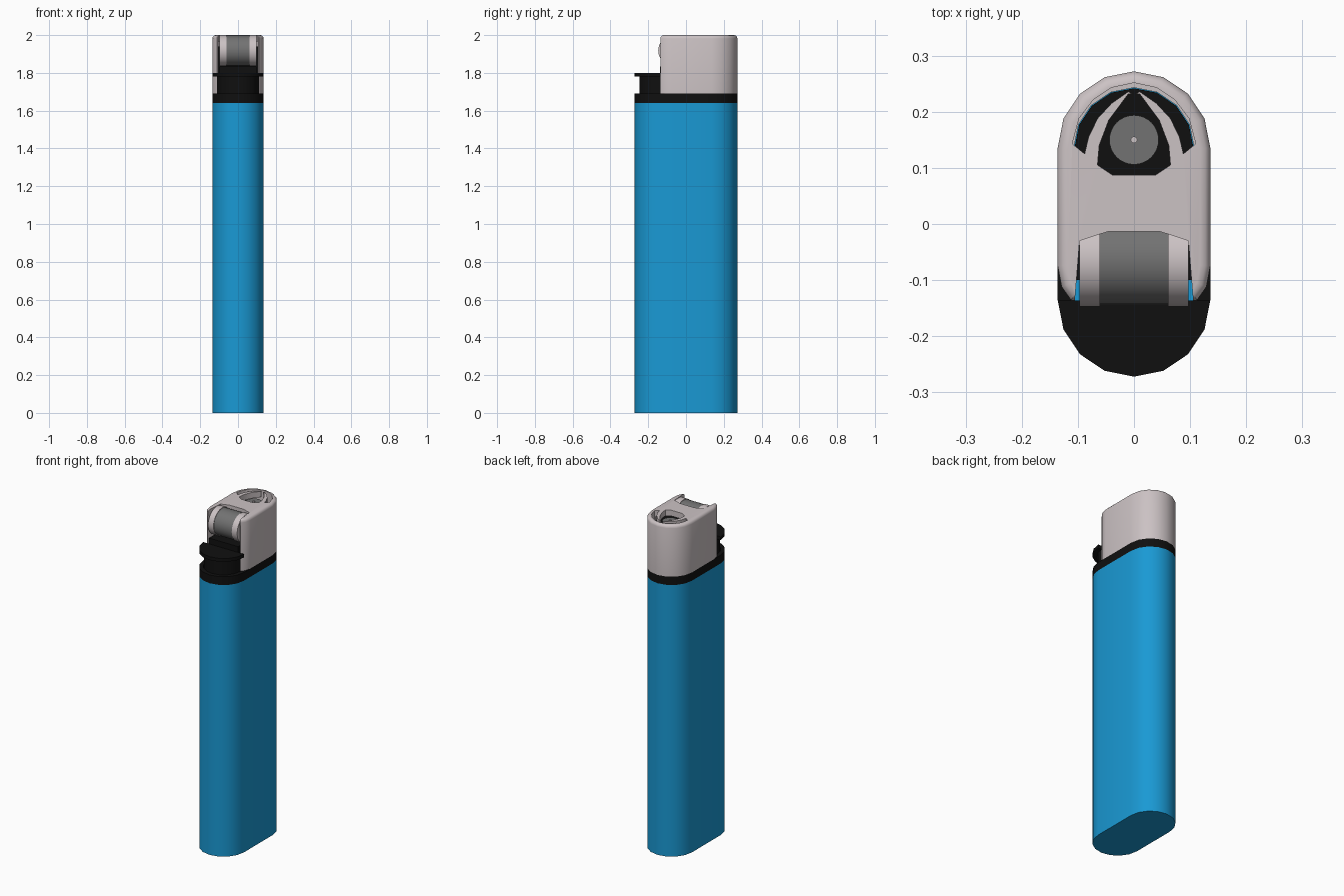
import bpy, bmesh, math
from mathutils import Matrix

if "Cube" in bpy.data.objects:
    bpy.data.objects.remove(bpy.data.objects["Cube"])

R, C = 0.136, 0.136      # end radius and end centre of the oval plan


def material(name, rgb):
    m = bpy.data.materials.new(name)
    m.diffuse_color = (*rgb, 1)
    m.use_nodes = True
    m.node_tree.nodes["Principled BSDF"].inputs["Base Color"].default_value = m.diffuse_color
    return m


BLUE = material("blue_plastic", (0.01, 0.32, 0.66))
BLACK = material("black_plastic", (0.005, 0.005, 0.005))
METAL = material("pale_metal", (0.6, 0.54, 0.55))
DARK = material("dark_steel", (0.17, 0.17, 0.17))


def finish(name, bm, mat):
    bmesh.ops.recalc_face_normals(bm, faces=bm.faces)
    me = bpy.data.meshes.new(name)
    bm.to_mesh(me)
    bm.free()
    ob = bpy.data.objects.new(name, me)
    bpy.context.collection.objects.link(ob)
    if mat:
        me.materials.append(mat)
    return ob


def prism(name, pts, z0, z1, mat=None, bevel=0):
    bm = bmesh.new()
    face = bm.faces.new([bm.verts.new((x, y, z0)) for x, y in pts])
    ext = bmesh.ops.extrude_face_region(bm, geom=[face])["geom"]
    for v in ext:
        if isinstance(v, bmesh.types.BMVert):
            v.co.z = z1
    if bevel:
        top = [e for e in bm.edges if all(v.co.z > z1 - 1e-5 for v in e.verts)]
        bmesh.ops.bevel(bm, geom=top, offset=bevel, segments=3, profile=0.5, affect='EDGES')
    return finish(name, bm, mat)


def cylinder(name, r, depth, loc, mat, n=32, along_x=False):
    bm = bmesh.new()
    m = Matrix.Translation(loc)
    if along_x:
        m = m @ Matrix.Rotation(math.pi / 2, 4, 'Y')
    bmesh.ops.create_cone(bm, cap_ends=True, segments=n, radius1=r, radius2=r, depth=depth, matrix=m)
    return finish(name, bm, mat)


def arc(r, cy, a0, a1, n=8):
    return [(r * math.cos(math.radians(a0 + (a1 - a0) * i / n)),
             cy + r * math.sin(math.radians(a0 + (a1 - a0) * i / n))) for i in range(n + 1)]


def oval(r):
    return arc(r, C, 0, 180) + arc(r, -C, 180, 360)


def box(x, y0, y1):
    return [(-x, y0), (x, y0), (x, y1), (-x, y1)]


def cut(ob, cutters):
    bpy.context.view_layer.objects.active = ob
    for c in cutters:
        c.hide_render = True
        mod = ob.modifiers.new("cut", 'BOOLEAN')
        mod.operation, mod.solver, mod.object = 'DIFFERENCE', 'EXACT', c
        bpy.ops.object.modifier_apply(modifier=mod.name)
        bpy.data.objects.remove(c)


# fuel body and collar ring
prism("fuel_body", oval(R), 0, 1.64, BLUE)
collar = prism("collar", oval(R), 1.64, 1.69, BLACK)
cut(collar, [prism("collar_cutter", oval(0.112), 1.6, 1.75)])

# metal hood: hollow shell with wheel slot and flame opening
corner = [(0.136, -0.075), (0.129, -0.112), (0.112, -0.136)]
plan = arc(R, C, 0, 180) + [(-x, y) for x, y in corner] + corner[::-1]
hood = prism("metal_hood", plan, 1.69, 2.0, METAL, bevel=0.018)
inside = arc(0.107, C, 0, 180) + [(-0.107, -0.2), (0.107, -0.2)]
slot = [(-0.045, -0.013), (-0.097, -0.03), (-0.1065, -0.15),
        (0.1065, -0.15), (0.097, -0.03), (0.045, -0.013)]
flame = [(-0.038, 0.087), (0.038, 0.087), (0.065, 0.105), (0.062, 0.14), (0.045, 0.185),
         (0.01, 0.232), (-0.01, 0.232), (-0.045, 0.185), (-0.062, 0.14), (-0.065, 0.105)]
vent = [(0.088, 0.125), (0.11, 0.143), (0.098, 0.188), (0.072, 0.222), (0.04, 0.243), (-0.002, 0.252),
        (-0.002, 0.228), (0.01, 0.236), (0.04, 0.215), (0.065, 0.188), (0.081, 0.155)]
cut(hood, [prism("inside_cutter", inside, 1.6, 1.965),
           prism("slot_cutter", slot, 1.6, 2.1),
           prism("flame_cutter", flame, 1.9, 2.1),
           prism("vent_cutter_right", vent, 1.9, 2.1),
           prism("vent_cutter_left", [(-x, y) for x, y in vent], 1.9, 2.1)])

# black insert under the hood and the gas nozzle
prism("insert_base", box(0.106, -0.1, 0.13), 1.645, 1.80, BLACK)
prism("insert_tower", arc(0.106, C, 0, 180) + [(-0.106, 0.03), (0.106, 0.03)], 1.645, 1.94, BLACK)
cylinder("nozzle", 0.044, 0.05, (0, 0.15, 1.945), DARK)
cylinder("nozzle_tip", 0.006, 0.01, (0, 0.15, 1.972), METAL, 12)

# thumb lever: stem, flange, tongue below the wheel
prism("lever_stem", arc(0.111, -C, 180, 360), 1.645, 1.785, BLACK)
prism("lever_flange", arc(R, -C, 180, 360), 1.78, 1.80, BLACK)
prism("lever_tongue", box(0.097, -0.137, -0.03), 1.645, 1.835, BLACK)

# spark wheel with two pale rims
cylinder("spark_wheel", 0.079, 0.13, (0, -0.065, 1.918), DARK, 32, True)
for side, s in (("left", -1), ("right", 1)):
    cylinder("wheel_rim_" + side, 0.082, 0.036, (s * 0.079, -0.065, 1.918), METAL, 32, True)

# smooth shading with sharp edges kept
for ob in bpy.context.scene.objects:
    ob.select_set(True)
bpy.context.view_layer.objects.active = hood
bpy.ops.object.shade_smooth_by_angle(angle=math.radians(32))
